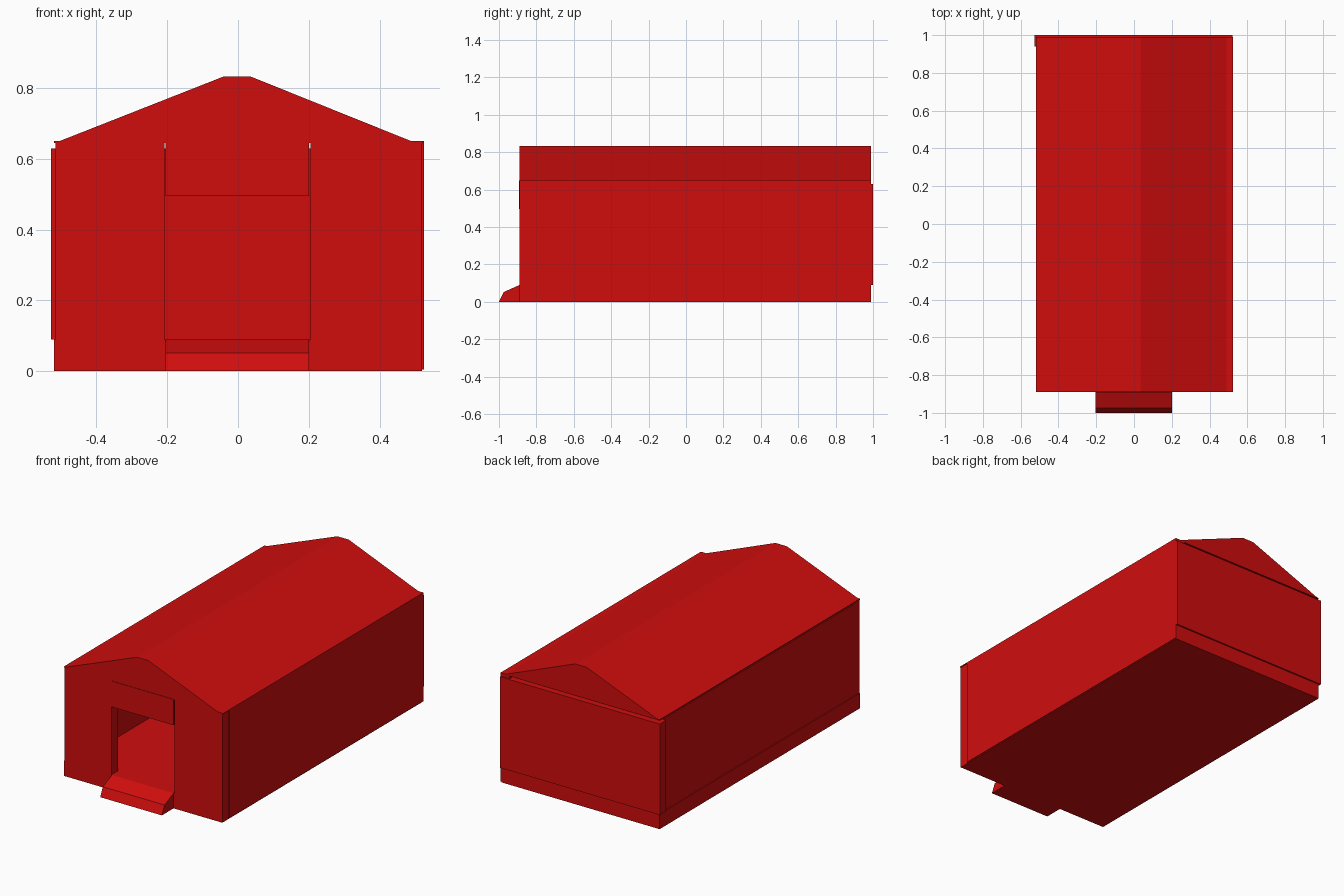
import bpy
import bmesh

cube = bpy.data.objects.get("Cube")
if cube:
    bpy.data.objects.remove(cube, do_unlink=True)

red = bpy.data.materials.new("barn_red")
red.use_nodes = True
RED = (0.63, 0.004, 0.004, 1.0)
red.diffuse_color = RED
red.node_tree.nodes["Principled BSDF"].inputs["Base Color"].default_value = RED


def extrude_profile(name, points, axis, start, end):
    """Extrude a flat outline along x (outline is y, z) or y (outline is x, z)."""
    bm = bmesh.new()
    if axis == "x":
        verts = [bm.verts.new((start, a, b)) for a, b in points]
        move = (end - start, 0, 0)
    else:
        verts = [bm.verts.new((a, start, b)) for a, b in points]
        move = (0, end - start, 0)
    face = bm.faces.new(verts)
    new = bmesh.ops.extrude_face_region(bm, geom=[face])["geom"]
    bmesh.ops.translate(bm, vec=move, verts=[v for v in new if isinstance(v, bmesh.types.BMVert)])
    bmesh.ops.recalc_face_normals(bm, faces=bm.faces)
    mesh = bpy.data.meshes.new(name)
    bm.to_mesh(mesh)
    bm.free()
    mesh.materials.append(red)
    obj = bpy.data.objects.new(name, mesh)
    bpy.context.scene.collection.objects.link(obj)
    return obj


def box(name, x, y, z):
    outline = [(x[0], z[0]), (x[1], z[0]), (x[1], z[1]), (x[0], z[1])]
    return extrude_profile(name, outline, "y", *y)


FRONT, BACK, WALL = -0.89, 0.99, 0.06
FLOOR, EAVE = 0.09, 0.645

# Raised floor slab
box("floor", (-0.52, 0.52), (FRONT, BACK), (0, FLOOR))

# Front wall on both sides of the doorway, with the panel above it
front = (FRONT, FRONT + WALL)
box("front_wall_right", (-0.515, -0.208), front, (FLOOR, EAVE))
box("front_wall_left", (0.205, 0.52), front, (FLOOR, EAVE))
box("door_header", (-0.205, 0.20), (FRONT - 0.003, FRONT + WALL), (0.495, 0.648))

# Side and back walls
box("right_wall", (-0.515, -0.455), (FRONT + WALL, 0.94), (FLOOR, 0.635))
box("left_wall", (0.465, 0.525), (FRONT + WALL, BACK), (0.005, EAVE))
box("back_wall", (-0.528, 0.522), (0.94, 1.0), (FLOOR, 0.63))

# Gabled roof with a flat ridge and narrow flat eaves
roof = [(-0.52, EAVE), (0.525, EAVE), (0.525, 0.65), (0.49, 0.65),
        (0.035, 0.833), (-0.04, 0.833), (-0.505, 0.65), (-0.52, 0.65)]
extrude_profile("roof", roof, "y", FRONT, BACK)

# Entrance ramp
ramp = [(-1.0, 0), (FRONT, 0), (FRONT, FLOOR), (-0.975, 0.052)]
extrude_profile("entrance_ramp", ramp, "x", -0.205, 0.20)
